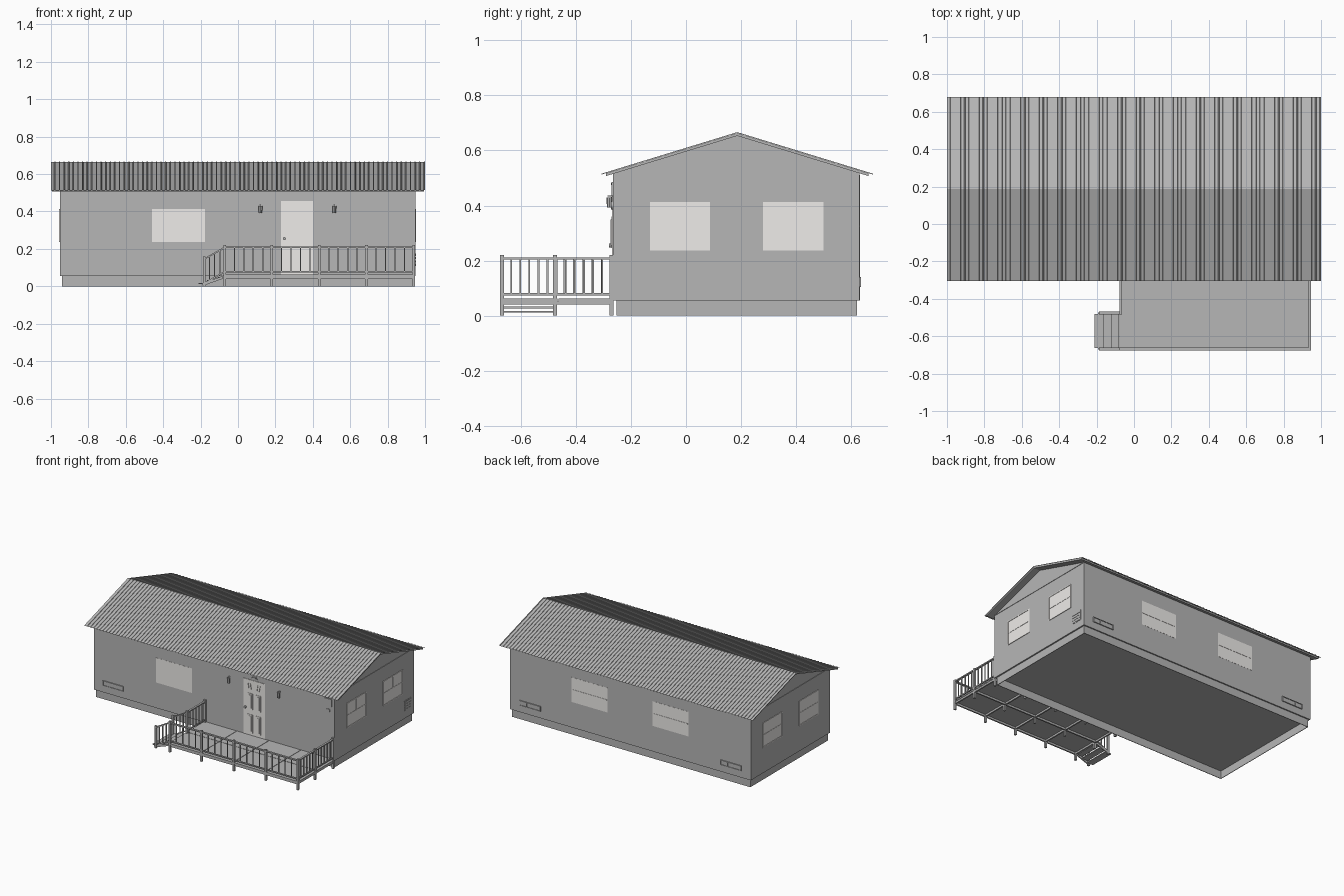
import bpy, bmesh, math
from mathutils import Vector, Matrix

if "Cube" in bpy.data.objects:
    bpy.data.objects.remove(bpy.data.objects["Cube"])

light = bpy.data.materials.new("off_white")
light.diffuse_color = (0.86, 0.84, 0.82, 1)
light.use_nodes = True
light.node_tree.nodes["Principled BSDF"].inputs["Base Color"].default_value = light.diffuse_color
grey = bpy.data.materials.new("mid_grey")
grey.diffuse_color = (0.47, 0.47, 0.47, 1)
grey.use_nodes = True
grey.node_tree.nodes["Principled BSDF"].inputs["Base Color"].default_value = grey.diffuse_color

def finish(name, bm, mat=grey):
    bmesh.ops.recalc_face_normals(bm, faces=bm.faces)
    me = bpy.data.meshes.new(name)
    bm.to_mesh(me)
    bm.free()
    ob = bpy.data.objects.new(name, me)
    bpy.context.collection.objects.link(ob)
    me.materials.append(mat)
    return ob

def add_box(bm, x0, x1, y0, y1, z0, z1):
    m = Matrix.Translation(((x0+x1)/2, (y0+y1)/2, (z0+z1)/2)) @ Matrix.Diagonal((x1-x0, y1-y0, z1-z0, 1))
    bmesh.ops.create_cube(bm, size=1, matrix=m)

def boxes(name, items, mat=grey):
    bm = bmesh.new()
    for b in items:
        add_box(bm, *b)
    return finish(name, bm, mat)

def add_beam(bm, a, b, w, h):
    a, b = Vector(a), Vector(b)
    d = b - a
    rot = d.to_track_quat('X', 'Z').to_matrix().to_4x4()
    m = Matrix.Translation((a+b)/2) @ rot @ Matrix.Diagonal((d.length, w, h, 1))
    bmesh.ops.create_cube(bm, size=1, matrix=m)

def prism_x(name, pts, x0, x1):
    bm = bmesh.new()
    f = bm.faces.new([bm.verts.new((x0, y, z)) for y, z in pts])
    r = bmesh.ops.extrude_face_region(bm, geom=[f])
    bmesh.ops.translate(bm, vec=(x1-x0, 0, 0), verts=[v for v in r['geom'] if isinstance(v, bmesh.types.BMVert)])
    return finish(name, bm)

def add_cyl(bm, c, r, depth, n=16):
    m = Matrix.Translation(c) @ Matrix.Rotation(math.pi/2, 4, 'X')
    bmesh.ops.create_cone(bm, cap_ends=True, segments=n, radius1=r, radius2=r, depth=depth, matrix=m)

XL, XR, YF, YB, YC = -0.952, 0.948, -0.265, 0.629, 0.186
SLOPE = 0.306
def roof_z(y, top=0.663):
    return top - SLOPE * abs(y - YC)

# open-bottomed foundation skirt, floor at the wall base
SL, SR, SF, SB, T = XL+.01, XR-.01, YF+.012, YB-.009, .004
boxes("foundation_skirt", [(SL, SR, SF, SF+T, 0, .058), (SL, SR, SB-T, SB, 0, .058),
                           (SL, SL+T, SF+T, SB-T, 0, .058), (SR-T, SR, SF+T, SB-T, 0, .058)])
# walls with gables
WT = .653
prism_x("walls", [(YF, .055), (YB, .055), (YB, roof_z(YB, WT)), (YC, WT), (YF, roof_z(YF, WT))], XL, XR)
boxes("back_wall_seam", [(-.003, .003, YB, YB+.002, .055, .51)])
for x, nm in ((XL-.003, "left"), (XR-.001, "right")):
    boxes("gable_trim_" + nm, [(x, x+.004, YF, YB, .515, .519)])

# roof slab and ribbed metal sheet
E0, E1 = -0.29, 0.662
prism_x("roof_slab", [(E0, roof_z(E0)), (YC, .663), (E1, roof_z(E1)),
                      (E1, roof_z(E1, WT)), (YC, WT), (E0, roof_z(E0, WT))], -.995, .995)
bm = bmesh.new()
n, h = 81, .003
p = 2.0 / n
prof = []
for i in range(n):
    prof += [(-1+i*p, 0), (-1+(i+.7)*p, 0), (-1+(i+.75)*p, h), (-1+(i+.95)*p, h)]
prof.append((1, 0))
rows = [[bm.verts.new((x, y, roof_z(y)+dz+.0005)) for x, dz in prof] for y in (-.306, YC, .679)]
for a, b in zip(rows, rows[1:]):
    for i in range(len(prof)-1):
        bm.faces.new((a[i], a[i+1], b[i+1], b[i]))
finish("ribbed_roof", bm)

# windows: pane plus frame, on any wall
def window(name, u0, u1, wall):
    z0, z1, t = .237, .413, .006
    um, zm = (u0+u1)/2, (z0+z1)/2
    parts = [(u0, u1, z0, z1, .001)]
    if wall in ('left', 'right'):
        parts += [(u0, u1, z0, z0+t, .004), (u0, u1, z1-t, z1, .004),
                  (u0, u0+t, z0+t, z1-t, .004), (u1-t, u1, z0+t, z1-t, .004),
                  (um-.003, um+.003, zm+.003, z1-t, .003)]
    if wall != 'front':
        parts.append((u0+t, u1-t, zm-.003, zm+.003, .003))
    out = []
    for a, b, c, d, k in parts:
        out.append({'front': (a, b, YF-k, YF+.003, c, d), 'back': (a, b, YB-.003, YB+k, c, d),
                    'left': (XL-k, XL+.003, a, b, c, d), 'right': (XR-.003, XR+k, a, b, c, d)}[wall])
    boxes(name, out, light)

window("front_window", -.46, -.177, 'front')
for i, (a, b) in enumerate(((-.462, -.178), (.178, .462))):
    window(f"back_window_{i}", a, b, 'back')
for w in ('left', 'right'):
    for i, (a, b) in enumerate(((-.13, .087), (.28, .50))):
        window(f"{w}_window_{i}", a, b, w)

# long crawl-space vents and side louvre
def vent(name, x0, x1, y):
    w = (x1-x0)/3
    items = [(x0, x1, y-.003, y+.003, .104, .14)]
    items += [(x0, x1, y-.007, y+.007, z, z+.004) for z in (.104, .136)]
    items += [(x0+i*(w-.0013), x0+i*(w-.0013)+.004, y-.007, y+.007, .108, .136) for i in range(4)]
    boxes(name, items)
vent("front_vent", -.877, -.717, YF)
vent("back_vent_left", -.88, -.715, YB)
vent("back_vent_right", .705, .87, YB)
boxes("side_louvre", [(XR-.002, XR+.002, .514, .598, .105, .181)] +
      [(XR, XR+.004, .52, .592, .109+i*.018, .121+i*.018) for i in range(4)])

# front door with panels and knob
boxes("door", [(.23, .40, YF-.003, YF+.003, .062, .455)], light)
items = []
for x0, x1 in ((.262, .305), (.325, .368)):
    for z0, z1 in ((.08, .21), (.245, .36)):
        items += [(x0, x1, YF-.006, YF, z0, z1), (x0+.01, x1-.01, YF-.009, YF, z0+.01, z1-.01)]
boxes("door_panels", items, light)
bm = bmesh.new()
for s in (-1, 1):
    for k in (.022, .04):
        add_beam(bm, (.315+s*k, YF-.005, .39), (.315+s*(k+.008), YF-.005, .43), .005, .004)
finish("door_top_panels", bm, light)
bm = bmesh.new()
add_cyl(bm, (.248, YF-.008, .255), .008, .014, 12)
finish("door_knob", bm)

# lanterns, door lamp, meter
for nm, x in (("left", .12), ("right", .515)):
    bm = bmesh.new()
    add_box(bm, x-.004, x+.004, YF-.02, YF, .432, .437)
    bmesh.ops.create_cone(bm, cap_ends=True, segments=8, radius1=.009, radius2=.011, depth=.036,
                          matrix=Matrix.Translation((x, YF-.013, .411)))
    finish(f"lantern_{nm}", bm)
boxes("door_lamp", [(.293, .34, YF-.005, YF, .468, .474), (.303, .33, YF-.008, YF, .474, .482)])
bm = bmesh.new()
add_box(bm, .87, .928, YF-.005, YF, .435, .486)
add_cyl(bm, (.898, YF-.003, .4), .015, .008)
finish("meter_box", bm)

# deck: panels over a joist frame
PX = [-.07, .181, .435, .687, .940]
PY = [-.668, -.476, -.271]
DX0, DX1, DY0 = -.08, .949, -.675
xs = [DX0, .178, .432, .684, DX1]
ys = [DY0, -.465, YF]
boxes("deck_panels", [(xs[i]+.0015, xs[i+1]-.0015, ys[j]+.0015, ys[j+1]-.0015, .054, .062)
                      for i in range(4) for j in range(2)])
boxes("deck_frame", [(DX0+.002, DX1-.002, y-.005, y+.005, .04, .054) for y in (DY0+.007, -.468, YF-.006)] +
      [(x-.005, x+.005, DY0+.002, YF, .041, .054) for x in PX])
boxes("deck_legs", [(x-.006, x+.006, y-.006, y+.006, 0, .05) for x in PX for y in PY])

# railings
def railing(name, a, b, count, posts=()):
    bm = bmesh.new()
    a, b = Vector(a), Vector(b)
    for z, w in ((.208, .014), (.078, .008)):
        add_beam(bm, a+Vector((0, 0, z-.062)), b+Vector((0, 0, z-.062)), w, .008)
    for i in range(1, count):
        q = a.lerp(b, i/count)
        add_box(bm, q.x-.003, q.x+.003, q.y-.003, q.y+.003, q.z+.016, q.z+.146)
    for q in posts:
        q = Vector(q)
        add_box(bm, q.x-.007, q.x+.007, q.y-.007, q.y+.007, 0, q.z+.158)
    finish(name, bm)

Z = .062
railing("front_railing", (PX[0], PY[0], Z), (PX[4], PY[0], Z), 20, posts=[(x, PY[0], Z) for x in PX])
railing("right_railing", (PX[4], PY[0], Z), (PX[4], PY[2], Z), 12, posts=[(PX[4], y, Z) for y in PY[1:]])
railing("left_railing", (PX[0], PY[1], Z), (PX[0], PY[2], Z), 6, posts=[(PX[0], y, Z) for y in PY[1:]])

# steps with sloping rails
boxes("step_treads", [(-.21, -.162, -.662, -.48, .012, .018), (-.166, -.118, -.662, -.48, .027, .033),
                      (-.122, -.08, -.662, -.48, .043, .049)])
for nm, y in (("front", PY[0]), ("back", PY[1])):
    railing("step_railing_" + nm, (-.18, y, 0), (PX[0], y, Z), 4, posts=[(-.18, y, 0)])
    bm = bmesh.new()
    add_beam(bm, (-.19, y, .009), (-.08, y, .048), .008, .014)
    finish("step_stringer_" + nm, bm)
